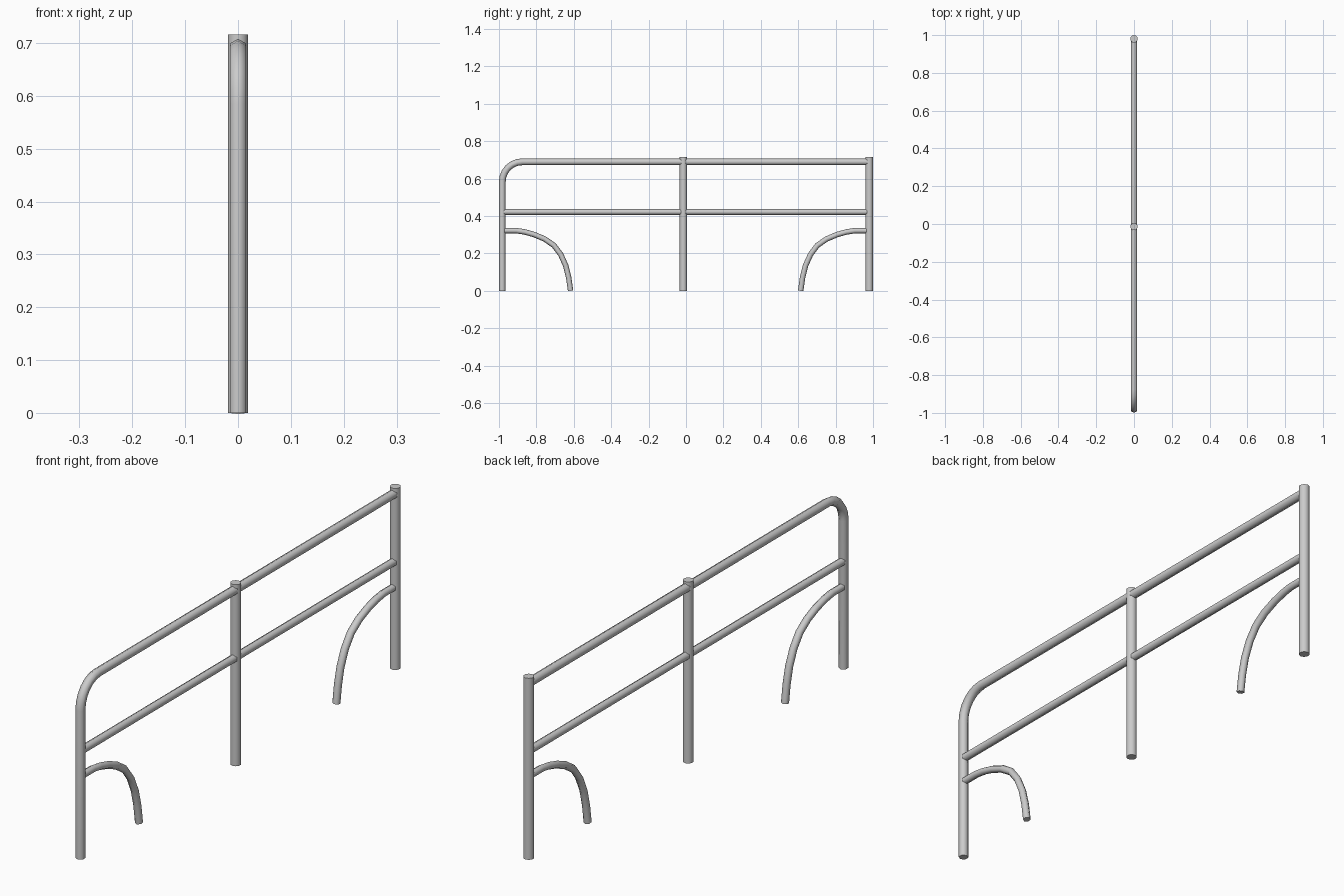
import bpy, bmesh, math
from mathutils import Vector

if "Cube" in bpy.data.objects:
    bpy.data.objects.remove(bpy.data.objects["Cube"])


def tube(name, path, radius, sides=6):
    """Sweep a round section along a (y, z) path lying in the x = 0 plane."""
    pts = [Vector((0, y, z)) for y, z in path]
    bm = bmesh.new()
    rings = []
    for i, p in enumerate(pts):
        a = (p - pts[i - 1]).normalized() if i > 0 else None
        b = (pts[i + 1] - p).normalized() if i < len(pts) - 1 else None
        a, b = a or b, b or a
        t = (a + b).normalized()
        normal = Vector((0, -t.z, t.y)) / t.dot(a)  # mitred joint
        ring = []
        for k in range(sides):
            ang = 2 * math.pi * k / sides
            ring.append(bm.verts.new(p + radius * (math.cos(ang) * normal
                                                   + math.sin(ang) * Vector((1, 0, 0)))))
        rings.append(ring)
    for r, s in zip(rings, rings[1:]):
        for k in range(sides):
            n = (k + 1) % sides
            bm.faces.new((r[k], r[n], s[n], s[k]))
    bm.faces.new(rings[0])
    bm.faces.new(rings[-1])
    bmesh.ops.recalc_face_normals(bm, faces=bm.faces)
    mesh = bpy.data.meshes.new(name)
    bm.to_mesh(mesh)
    bm.free()
    obj = bpy.data.objects.new(name, mesh)
    bpy.context.collection.objects.link(obj)
    bpy.ops.object.select_all(action='DESELECT')
    obj.select_set(True)
    bpy.context.view_layer.objects.active = obj
    bpy.ops.object.shade_smooth_by_angle(angle=math.radians(65))
    return obj


# upright posts
tube("middle_post", [(-0.014, 0), (-0.014, 0.716)], 0.0195, 10)
tube("end_post", [(0.98, 0), (0.98, 0.716)], 0.02, 10)

# front leg that bends over into the top rail
R, cy, cz = 0.106, -0.876, 0.584
bend = [(cy - R * math.cos(a), cz + R * math.sin(a))
        for a in (math.pi / 2 * i / 6 for i in range(7))]
tube("top_rail", [(-0.982, 0)] + bend + [(0.975, 0.69)], 0.018)

# middle rail
tube("middle_rail", [(-0.975, 0.422), (0.97, 0.422)], 0.016)

# curved braces at both ends
brace = [(0.972, 0.322), (0.905, 0.322), (0.86, 0.315), (0.81, 0.301), (0.755, 0.278),
         (0.705, 0.244), (0.668, 0.195), (0.641, 0.135), (0.625, 0.07), (0.615, 0)]
for name, side in (("front_brace", -1), ("back_brace", 1)):
    tube(name, [(side * y - 0.002, z) for y, z in brace], 0.0145)
